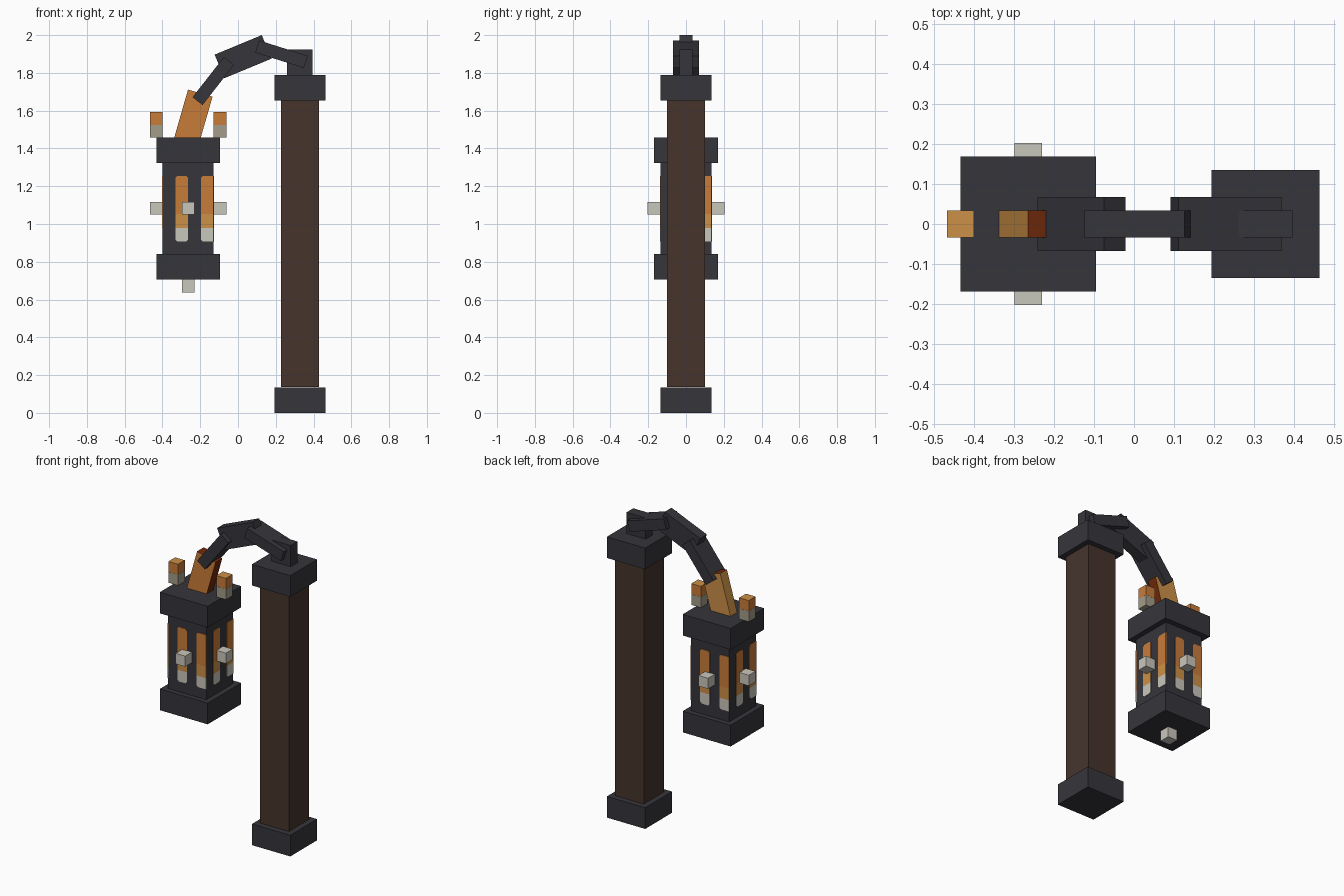
import bpy, bmesh
from math import radians
from mathutils import Matrix, Vector

if "Cube" in bpy.data.objects:
    bpy.data.objects.remove(bpy.data.objects["Cube"], do_unlink=True)


def make_material(name, hex_code):
    srgb = [int(hex_code[i:i + 2], 16) / 255 for i in (0, 2, 4)]
    color = [c / 12.92 if c < 0.04 else ((c + 0.055) / 1.055) ** 2.4 for c in srgb] + [1]
    mat = bpy.data.materials.new(name)
    mat.use_nodes = True
    mat.diffuse_color = color
    mat.node_tree.nodes["Principled BSDF"].inputs["Base Color"].default_value = color
    return mat


iron = make_material("dark iron", "36353B")
wood = make_material("brown wood", "46342C")
orange = make_material("orange glow", "C97C39")
amber = make_material("amber glow", "CC9046")
ember = make_material("ember red", "72290A")
pale = make_material("pale stone", "C9C7BB")
gray = make_material("warm gray", "A39C89")


def finish(name, bm, mats):
    mesh = bpy.data.meshes.new(name)
    bm.to_mesh(mesh)
    bm.free()
    for mat in mats:
        mesh.materials.append(mat)
    obj = bpy.data.objects.new(name, mesh)
    bpy.context.collection.objects.link(obj)
    return obj


def box(name, center, size, mats, tilt=0, rule=None):
    """Box tilted in the xz plane; rule picks a material from the local face normal."""
    bm = bmesh.new()
    bmesh.ops.create_cube(bm, size=1)
    bm.normal_update()
    if rule:
        for face in bm.faces:
            face.material_index = rule(face.normal)
    bm.transform(Matrix.Translation(center) @ Matrix.Rotation(radians(-tilt), 4, "Y")
                 @ Matrix.Diagonal((*size, 1)))
    return finish(name, bm, mats)


U = 0.0675          # basic block unit
POST_X = 0.328
LAMP_X = -0.264

# Post with base, cap and top bracket
box("post", (POST_X, 0, 0.897), (3 * U, 3 * U, 1.52), [wood])
box("post_base", (POST_X, 0, U), (4 * U, 4 * U, 2 * U), [iron])
box("post_cap", (POST_X, 0, 1.722), (4 * U, 4 * U, 2 * U), [iron])
box("post_bracket", (POST_X, 0, 1.857), (2 * U, U, 2 * U), [iron])

# Curved arm of three tilted bars
box("arm_inner", (0.23, 0, 1.899), (4 * U, 2 * U, U), [iron], tilt=-17.5)
box("arm_middle", (0.027, 0, 1.886), (4 * U, U, 2 * U), [iron], tilt=22.5)
box("arm_outer", (-0.131, 0, 1.757), (4 * U, 2 * U, U), [iron], tilt=52)


# Glowing hanger, tilted towards the arm
def hanger_rule(n):
    if n.x > 0.5 or n.z > 0.5:
        return 2
    return 0 if n.y < -0.5 else 1


box("lantern_hanger", (-0.237, 0, 1.563), (2 * U, U, 4 * U), [orange, amber, ember],
    tilt=-16, rule=hanger_rule)

# Lantern body and plates
box("lantern_body", (LAMP_X, 0, 1.082), (4 * U, 4 * U, 0.5), [iron])
box("lantern_cap", (LAMP_X, 0, 1.39), (5 * U, 5 * U, 2 * U), [iron])
box("lantern_base", (LAMP_X, 0, 0.773), (5 * U, 5 * U, 2 * U), [iron])
box("lantern_bottom_stud", (LAMP_X, 0, 0.672), (U, U, U), [pale])

# Candles on two sides of the cap
for side, label in ((-1, "right"), (1, "left")):
    x = LAMP_X + side * 2.5 * U
    box("candle_base_" + label, (x, 0, 1.491), (U, U, U), [gray])
    box("candle_flame_" + label, (x, 0, 1.559), (U, U, U), [orange, amber],
        rule=lambda n: 1 if n.z > 0.5 else 0)


def window(name, u, clip_right, turn):
    """Thin pane with three colour bands and clipped corners."""
    c, r = 0.011, 0.011 if clip_right else 0
    a, b = u, u + U
    y = -2 * U - 0.003
    z0, z1, z2, z3 = 0.907, 0.979, 1.053, 1.254
    bands = [
        [(a, z2), (b, z2), (b, z3 - r), (b - r, z3), (a + c, z3), (a, z3 - c)],
        [(a, z1), (b, z1), (b, z2), (a, z2)],
        [(a + c, z0), (b - r, z0), (b, z0 + r), (b, z1), (a, z1), (a, z0 + c)],
    ]
    bm = bmesh.new()
    for index, band in enumerate(bands):
        face = bm.faces.new([bm.verts.new((px, y, pz)) for px, pz in band])
        face.material_index = index
    bmesh.ops.remove_doubles(bm, verts=bm.verts, dist=0.0001)
    bm.transform(Matrix.Translation((LAMP_X, 0, 0)) @ Matrix.Rotation(turn, 4, "Z"))
    pane = finish(name, bm, [orange, amber, pale])
    solid = pane.modifiers.new("thickness", "SOLIDIFY")
    solid.thickness = 0.005


# Same windows and stud on every side of the lantern
for i, label in enumerate(("front", "left", "back", "right")):
    turn = radians(90 * i)
    window("window_middle_" + label, -U, True, turn)
    window("window_edge_" + label, U, False, turn)
    spot = Matrix.Rotation(turn, 4, "Z") @ Vector((0, -2.5 * U, 1.083))
    box("lantern_stud_" + label, spot + Vector((LAMP_X, 0, 0)), (U, U, U), [pale])
